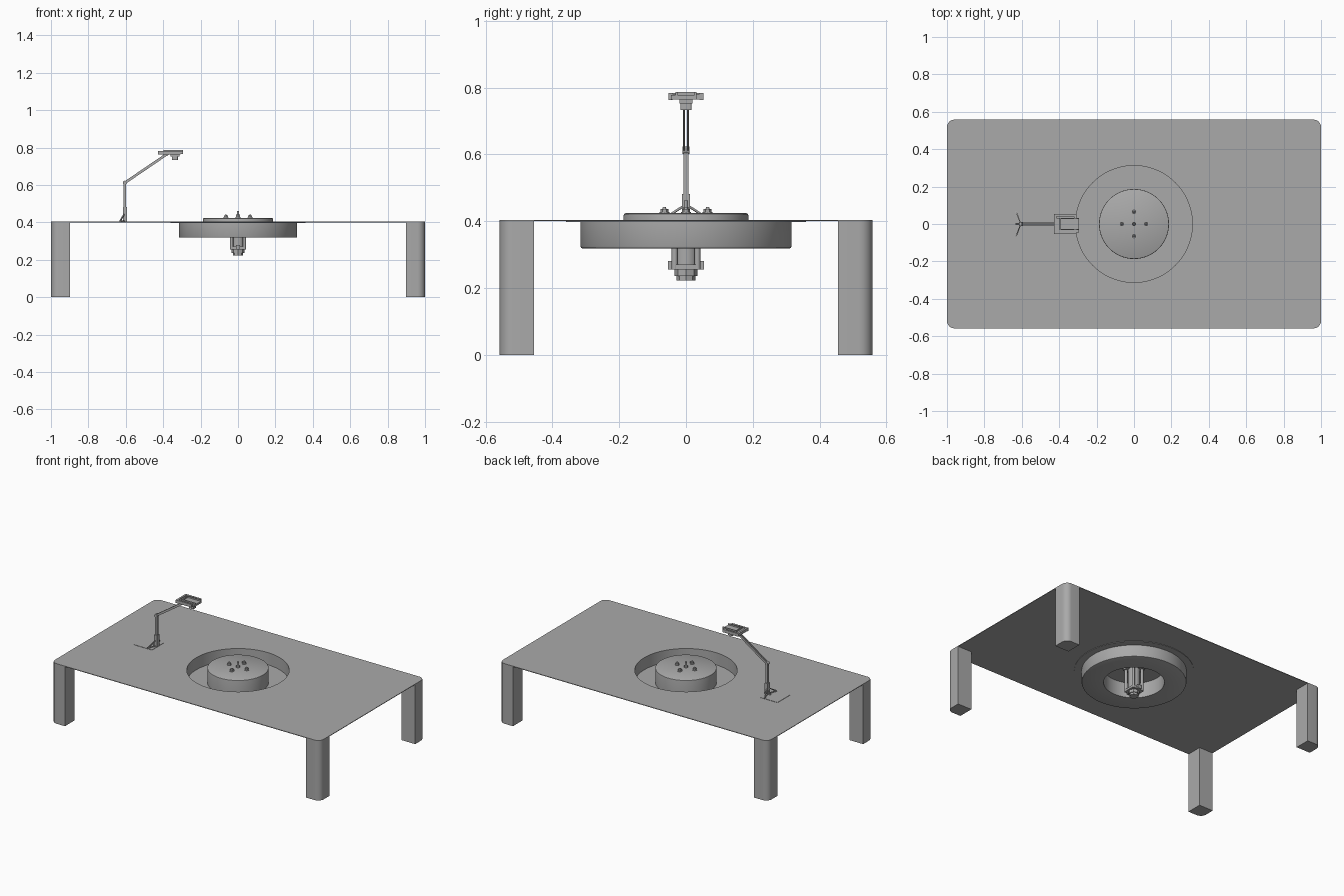
import bpy, bmesh, math
from mathutils import Vector, Matrix

if "Cube" in bpy.data.objects:
    bpy.data.objects.remove(bpy.data.objects["Cube"], do_unlink=True)

GREY = (0.4, 0.4, 0.4, 1)
grey = bpy.data.materials.new("light grey")
grey.use_nodes = True
grey.diffuse_color = GREY
grey.node_tree.nodes["Principled BSDF"].inputs["Base Color"].default_value = GREY

TOP = 0.404      # table surface
HALF_Y = 0.558


def finish(name, bm, smooth=True):
    bmesh.ops.recalc_face_normals(bm, faces=bm.faces)
    mesh = bpy.data.meshes.new(name)
    bm.to_mesh(mesh)
    bm.free()
    mesh.materials.append(grey)
    obj = bpy.data.objects.new(name, mesh)
    bpy.context.collection.objects.link(obj)
    bpy.ops.object.select_all(action="DESELECT")
    obj.select_set(True)
    bpy.context.view_layer.objects.active = obj
    if smooth:
        bpy.ops.object.shade_smooth_by_angle(angle=math.radians(35))
    return obj


def box(name, lo, hi, bevel=0):
    lo, hi = Vector(lo), Vector(hi)
    bm = bmesh.new()
    bmesh.ops.create_cube(bm, size=1, matrix=Matrix.Translation((lo + hi) / 2) @ Matrix.Diagonal((*(hi - lo), 1)))
    if bevel:
        upright = [e for e in bm.edges if abs(e.verts[0].co.z - e.verts[1].co.z) > 1e-4]
        bmesh.ops.bevel(bm, geom=upright, offset=bevel, segments=4, profile=0.5, affect="EDGES")
    return finish(name, bm)


def rod(name, start, end, r1, r2=None, sides=24):
    start, end = Vector(start), Vector(end)
    axis = end - start
    turn = axis.to_track_quat("Z", "Y").to_matrix().to_4x4()
    bm = bmesh.new()
    bmesh.ops.create_cone(bm, cap_ends=True, segments=sides, radius1=r1, radius2=r1 if r2 is None else r2,
                          depth=axis.length, matrix=Matrix.Translation((start + end) / 2) @ turn)
    return finish(name, bm)


def bar(name, start, end, width, height):
    start, end = Vector(start), Vector(end)
    axis = end - start
    turn = axis.to_track_quat("X", "Z").to_matrix().to_4x4()
    bm = bmesh.new()
    bmesh.ops.create_cube(bm, size=1, matrix=Matrix.Translation((start + end) / 2) @ turn
                          @ Matrix.Diagonal((axis.length, width, height, 1)))
    return finish(name, bm)


def prism(name, loops, z0, z1):
    # fill one outline (with optional holes) and extrude it upward
    bm = bmesh.new()
    for loop in loops:
        verts = [bm.verts.new((x, y, z0)) for x, y in loop]
        for a, b in zip(verts, verts[1:] + verts[:1]):
            bm.edges.new((a, b))
    bmesh.ops.triangle_fill(bm, edges=bm.edges[:], use_beauty=True)
    out = bmesh.ops.extrude_face_region(bm, geom=bm.faces[:])
    bmesh.ops.translate(bm, vec=(0, 0, z1 - z0), verts=[v for v in out["geom"] if isinstance(v, bmesh.types.BMVert)])
    return finish(name, bm)


def arc(cx, cy, r, a0, a1, n):
    return [(cx + r * math.cos(math.radians(a0 + (a1 - a0) * i / n)),
             cy + r * math.sin(math.radians(a0 + (a1 - a0) * i / n))) for i in range(n + 1)]


def lathe(name, profile, closed=False, steps=96):
    bm = bmesh.new()
    verts = [bm.verts.new((r, 0, z)) for r, z in profile]
    pairs = list(zip(verts, verts[1:]))
    if closed:
        pairs.append((verts[-1], verts[0]))
    edges = [bm.edges.new(p) for p in pairs]
    bmesh.ops.spin(bm, geom=verts + edges, cent=(0, 0, 0), axis=(0, 0, 1), angle=2 * math.pi, steps=steps)
    bmesh.ops.remove_doubles(bm, verts=bm.verts, dist=1e-5)
    return finish(name, bm)


# table top: rounded sheet with a round opening
R = 0.04
outline = []
for sx, sy, a in ((1, 1, 0), (-1, 1, 90), (-1, -1, 180), (1, -1, 270)):
    outline += arc(sx * (1 - R), sy * (HALF_Y - R), R, a, a + 90, 8)
prism("table_top", [outline, arc(0, 0, 0.312, 0, 360, 96)[:-1]], TOP - 0.004, TOP)

# legs: square posts with a rounded outer corner
for sx, xname in ((1, "left"), (-1, "right")):
    for sy, yname in ((1, "back"), (-1, "front")):
        shape = [(0.897, HALF_Y - 0.103), (1, HALF_Y - 0.103)] + arc(1 - R, HALF_Y - R, R, 0, 90, 8) \
            + [(0.897, HALF_Y)]
        prism(f"{yname}_{xname}_leg", [[(sx * x, sy * y) for x, y in shape]], 0, TOP - 0.004)

# ring basin with a flange under the sheet and a raised central drum, open below
lathe("basin", [(0.36, 0.400), (0.312, 0.400), (0.312, 0.322), (0.187, 0.322), (0.187, 0.416), (0.186, 0.421),
                (0.181, 0.424), (0, 0.424), (0, 0.419), (0.183, 0.419), (0.183, 0.318), (0.309, 0.318),
                (0.314, 0.320), (0.316, 0.325), (0.316, 0.397), (0.36, 0.397)], closed=True)

# drum bolts and centre nozzle
for i in range(4):
    a = math.pi / 2 * i
    x, y = 0.065 * math.cos(a), 0.065 * math.sin(a)
    rod("bolt_washer", (x, y, 0.423), (x, y, 0.427), 0.015)
    rod("bolt_nut", (x, y, 0.427), (x, y, 0.437), 0.012, sides=6)
    rod("bolt_tip", (x, y, 0.437), (x, y, 0.443), 0.006, 0.004, sides=12)
rod("nozzle_collar", (0, 0, 0.423), (0, 0, 0.436), 0.012, sides=6)
rod("nozzle", (0, 0, 0.436), (0, 0, 0.462), 0.007, 0.006)

# motor under the drum
rod("motor_body", (0, 0, 0.268), (0, 0, 0.419), 0.036, sides=32)
box("motor_plate", (-0.05, -0.05, 0.405), (0.05, 0.05, 0.419), 0.01)
box("motor_lower_plate", (-0.042, -0.042, 0.255), (0.042, 0.042, 0.27), 0.01)
for sx in (-1, 1):
    for sy in (-1, 1):
        rod("motor_post", (sx * 0.034, sy * 0.034, 0.255), (sx * 0.034, sy * 0.034, 0.41), 0.009, sides=12)
for sy in (-1, 1):
    box("motor_clip", (-0.012, sy * 0.046 - 0.008, 0.255), (0.012, sy * 0.046 + 0.008, 0.28))
rod("motor_neck", (0, 0, 0.236), (0, 0, 0.256), 0.034, sides=8)
rod("motor_cap", (0, 0, 0.222), (0, 0, 0.237), 0.028, sides=8)

# lamp foot: thin plate with splayed braces
PX = -0.605
box("foot_plate", (-0.727, -0.065, TOP), (-0.595, 0.065, TOP + 0.002))
for end in ((-0.63, 0.065), (-0.63, -0.065), (-0.63, 0)):
    bar("foot_brace", (*end, TOP + 0.004), (PX, 0, 0.45), 0.006, 0.006)
    bar("foot_rib", (*end, TOP + 0.004), (PX, 0, TOP + 0.004), 0.007, 0.006)
box("post_socket", (PX - 0.011, -0.012, TOP), (PX + 0.011, 0.012, 0.482))

# jointed arm
elbow, wrist = Vector((PX, 0, 0.612)), Vector((-0.38, 0, 0.765))
bar("post", (PX, 0, 0.47), elbow, 0.014, 0.014)
rod("elbow_joint", elbow + Vector((0, -0.011, 0)), elbow + Vector((0, 0.011, 0)), 0.011)
for sy in (-1, 1):
    off = Vector((0, sy * 0.006, 0))
    bar("arm_rail", elbow + off, wrist + off, 0.005, 0.014)
rod("wrist_joint", wrist + Vector((0, -0.011, 0)), wrist + Vector((0, 0.011, 0)), 0.009)

# head: clamp frame around a tray, with a lens block below
box("clamp_back", (-0.427, -0.053, 0.765), (-0.414, 0.053, 0.783))
for sy in (-1, 1):
    box("clamp_side", (-0.427, sy * 0.047 - 0.006, 0.763), (-0.308, sy * 0.047 + 0.006, 0.783))
    box("clamp_lip", (-0.32, sy * 0.038 - 0.012, 0.765), (-0.308, sy * 0.038 + 0.012, 0.781))
    box("tray_rim", (-0.397, sy * 0.029 - 0.003, 0.776), (-0.295, sy * 0.029 + 0.003, 0.787))
box("tray", (-0.42, -0.045, 0.765), (-0.295, 0.032, 0.778))
box("tray_end", (-0.397, -0.03, 0.776), (-0.391, 0.03, 0.787))
box("lens_mount", (-0.362, -0.02, 0.752), (-0.314, 0.02, 0.766))
box("lens", (-0.354, -0.016, 0.733), (-0.321, 0.016, 0.753), 0.004)
